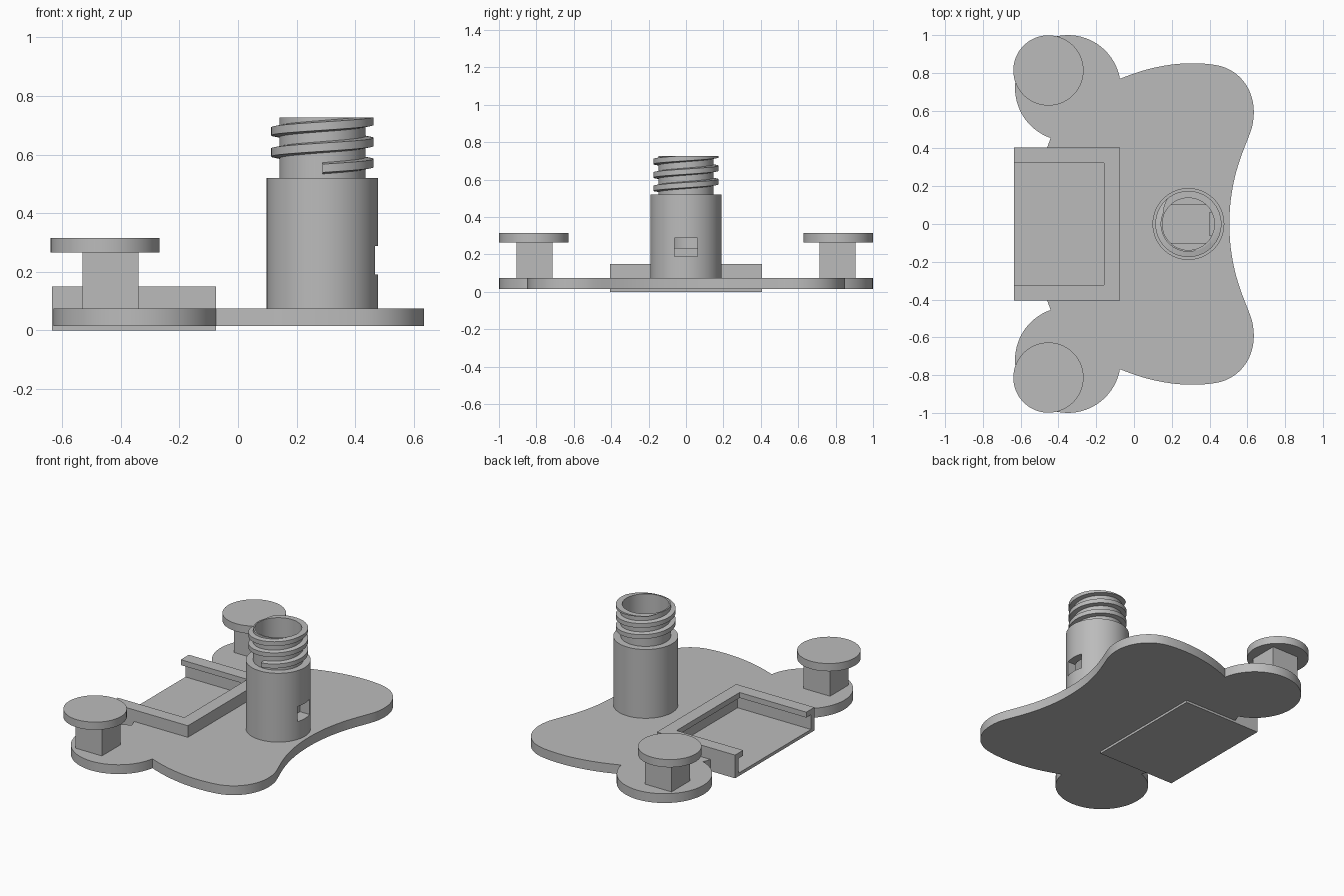
import bpy, bmesh, math
from mathutils import Vector
from mathutils.geometry import interpolate_bezier

cube = bpy.data.objects.get("Cube")
if cube:
    bpy.data.objects.remove(cube, do_unlink=True)

grey = bpy.data.materials.new("light_grey")
grey.use_nodes = True
COLOUR = (0.5, 0.5, 0.5, 1)
grey.diffuse_color = COLOUR
grey.node_tree.nodes["Principled BSDF"].inputs["Base Color"].default_value = COLOUR


def finish(bm, name):
    bmesh.ops.recalc_face_normals(bm, faces=bm.faces)
    mesh = bpy.data.meshes.new(name)
    bm.to_mesh(mesh)
    bm.free()
    mesh.materials.append(grey)
    obj = bpy.data.objects.new(name, mesh)
    bpy.context.collection.objects.link(obj)
    return obj


def smooth(obj):
    bpy.ops.object.select_all(action='DESELECT')
    obj.select_set(True)
    bpy.context.view_layer.objects.active = obj
    bpy.ops.object.shade_smooth_by_angle(angle=math.radians(30))


def prism(name, outline, z0, z1):
    bm = bmesh.new()
    face = bm.faces.new([bm.verts.new((x, y, z0)) for x, y in outline])
    top = bmesh.ops.extrude_face_region(bm, geom=[face])["geom"]
    bmesh.ops.translate(bm, vec=(0, 0, z1 - z0),
                        verts=[v for v in top if isinstance(v, bmesh.types.BMVert)])
    return finish(bm, name)


def box(name, x0, x1, y0, y1, z0, z1):
    return prism(name, [(x0, y0), (x1, y0), (x1, y1), (x0, y1)], z0, z1)


def arc(cx, cy, r, a0, a1, n):
    angles = [math.radians(a0 + (a1 - a0) * i / n) for i in range(n + 1)]
    return [(cx + r * math.cos(a), cy + r * math.sin(a)) for a in angles]


# Base plate: round lobe, then a flowing edge, mirrored across y
def bezier(*pts):
    p = [Vector(q) for q in pts]
    return [tuple(v)[:2] for v in interpolate_bezier(*p, 20)][1:]


half = [(-0.11, 0.39), (-0.46, 0.39), (-0.46, 0.405)]
half += arc(-0.35, 0.72, 0.28, 251, 10, 48)
half += bezier((-0.07, 0.77), (0.12, 0.85), (0.3, 0.865), (0.44, 0.84))
half += bezier((0.44, 0.84), (0.57, 0.815), (0.655, 0.69), (0.63, 0.54))
half += bezier((0.63, 0.54), (0.62, 0.45), (0.505, 0.3), (0.505, 0))
plate = prism("base_plate", half + [(x, -y) for x, y in half[-2::-1]], 0.015, 0.075)
smooth(plate)

# Tray: thin floor, walls on three sides and an overhanging lip
X0, X1, Y, WALL, LIP = -0.635, -0.075, 0.405, 0.035, 0.083


def u_shape(t):
    return [(X0, -Y), (X1, -Y), (X1, Y), (X0, Y),
            (X0, Y - t), (X1 - t, Y - t), (X1 - t, t - Y), (X0, t - Y)]


box("tray_floor", X0, X1, -Y, Y, 0, 0.02)
prism("tray_walls", u_shape(WALL), 0.02, 0.115)
prism("tray_lip", u_shape(LIP), 0.115, 0.15)

# Square posts with round caps
for side, s in (("left", 1), ("right", -1)):
    box(side + "_post", -0.53, -0.34, s * 0.81 - 0.095, s * 0.81 + 0.095, 0.07, 0.27)
    smooth(prism(side + "_cap", arc(-0.453, s * 0.813, 0.186, 0, 354, 59), 0.265, 0.315))

# Hollow tower with a narrower neck
CX, CORE, BORE, TOP = 0.288, 0.147, 0.138, 0.727
profile = [(0, 0.06), (0.19, 0.06), (0.19, 0.52), (CORE, 0.52),
           (CORE, TOP), (BORE, TOP), (BORE, 0.235), (0, 0.235)]
bm = bmesh.new()
verts = [bm.verts.new((CX + r, 0, z)) for r, z in profile]
edges = [bm.edges.new(pair) for pair in zip(verts, verts[1:])]
bmesh.ops.spin(bm, geom=verts + edges, cent=(CX, 0, 0), axis=(0, 0, 1),
               angle=math.tau, steps=64)
bmesh.ops.remove_doubles(bm, verts=bm.verts, dist=0.0005)
tower = finish(bm, "tower")

# Window cut in the tower wall
cutter = box("window_cutter", 0.40, 0.55, -0.062, 0.062, 0.19, 0.288)
cutter.hide_render = True
cut = tower.modifiers.new("window", 'BOOLEAN')
cut.operation, cut.solver, cut.object = 'DIFFERENCE', 'EXACT', cutter
bpy.context.view_layer.objects.active = tower
bpy.ops.object.modifier_apply(modifier="window")
bpy.data.objects.remove(cutter, do_unlink=True)
smooth(tower)

# Flat cheeks low inside the bore
for side, a in (("left", 90), ("right", -90)):
    smooth(prism(side + "_bore_flat", arc(CX, 0, 0.142, a - 45, a + 45, 20), 0.23, 0.4))

# Screw thread: a ridge swept up a helix and trimmed at the rim
PITCH, STEPS, TURNS = 0.072, 64, 2.9
bm = bmesh.new()
rings = []
for i in range(int(STEPS * TURNS) + 1):
    a = math.tau * i / STEPS - math.pi / 2
    z = 0.553 + PITCH * i / STEPS
    section = [(CORE - 0.004, -0.02), (0.175, -0.014), (0.175, 0.014), (CORE - 0.004, 0.02)]
    rings.append([bm.verts.new((CX + r * math.cos(a), r * math.sin(a), z + dz))
                  for r, dz in section])
for p, q in zip(rings, rings[1:]):
    for k in range(4):
        n = (k + 1) % 4
        bm.faces.new((p[k], p[n], q[n], q[k]))
bm.faces.new(rings[0])
bm.faces.new(rings[-1][::-1])
trim = bmesh.ops.bisect_plane(bm, geom=bm.verts[:] + bm.edges[:] + bm.faces[:],
                              plane_co=(0, 0, TOP), plane_no=(0, 0, 1), clear_outer=True)
rim = [e for e in trim["geom_cut"] if isinstance(e, bmesh.types.BMEdge)]
bmesh.ops.holes_fill(bm, edges=rim, sides=0)
smooth(finish(bm, "screw_thread"))
